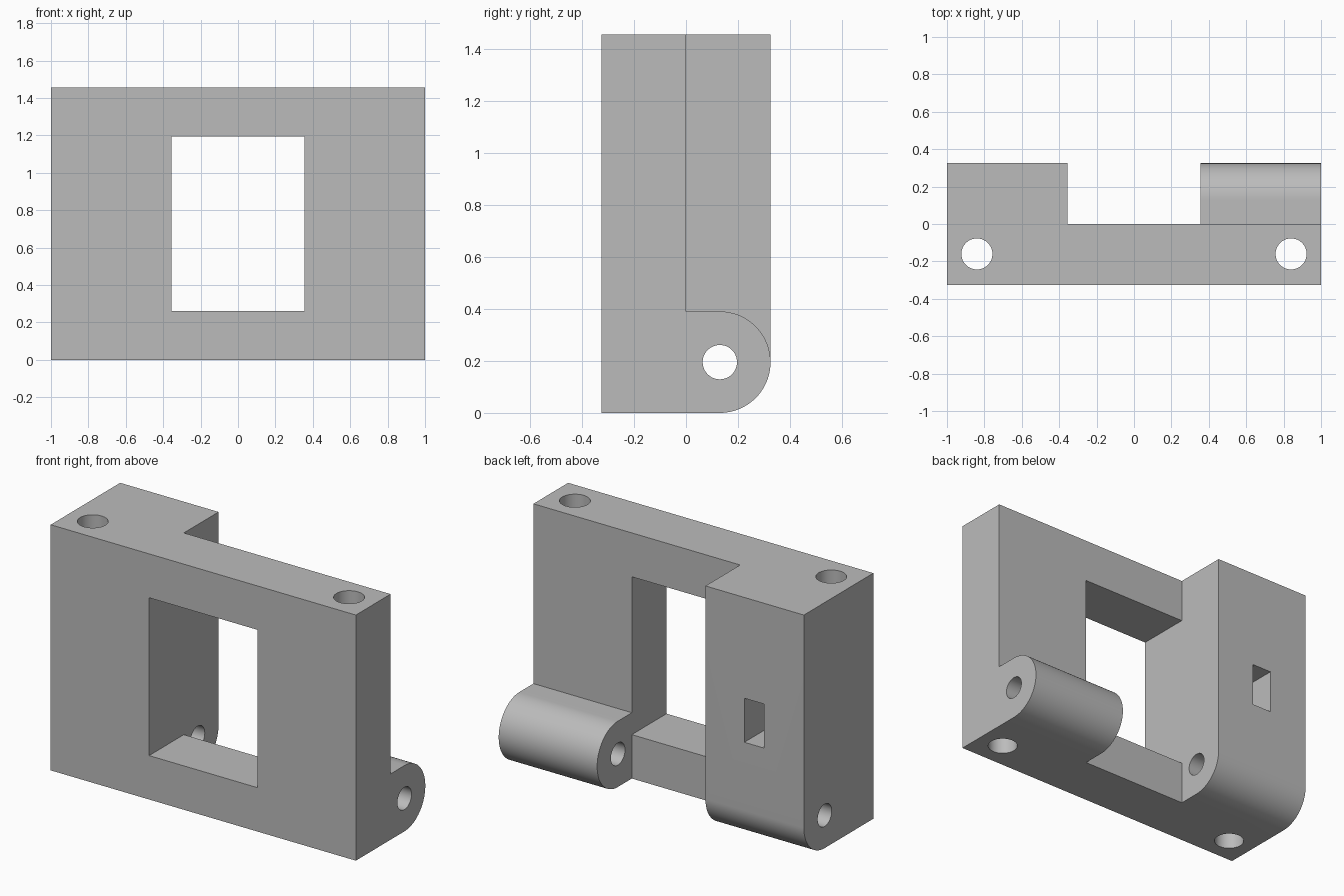
import bpy, bmesh
from math import pi, sin, cos, radians
from mathutils import Matrix

cube = bpy.data.objects.get("Cube")
if cube:
    bpy.data.objects.remove(cube, do_unlink=True)

W, D, H = 1.0, 0.325, 1.455        # half width, half depth, height
INNER = 0.355                      # half width of the window
PIN_Y, R = 0.13, 0.195             # hinge axis and knuckle radius

grey = bpy.data.materials.new("plain grey")
grey.use_nodes = True
colour = (0.5, 0.5, 0.5, 1)
grey.diffuse_color = colour
grey.node_tree.nodes["Principled BSDF"].inputs["Base Color"].default_value = colour


def add_object(name, bm):
    bmesh.ops.recalc_face_normals(bm, faces=bm.faces)
    mesh = bpy.data.meshes.new(name)
    bm.to_mesh(mesh)
    bm.free()
    mesh.materials.append(grey)
    ob = bpy.data.objects.new(name, mesh)
    bpy.context.collection.objects.link(ob)
    return ob


def box(name, x, y, z):
    bm = bmesh.new()
    bmesh.ops.create_cube(bm, size=1)
    for v in bm.verts:
        for i, (lo, hi) in enumerate((x, y, z)):
            v.co[i] = lo if v.co[i] < 0 else hi
    return add_object(name, bm)


def extrude_x(name, profile, x0, x1):
    bm = bmesh.new()
    face = bm.faces.new([bm.verts.new((x0, y, z)) for y, z in profile])
    new = bmesh.ops.extrude_face_region(bm, geom=[face])["geom"]
    verts = [g for g in new if isinstance(g, bmesh.types.BMVert)]
    bmesh.ops.translate(bm, verts=verts, vec=(x1 - x0, 0, 0))
    return add_object(name, bm)


def rod(name, radius, length, centre, axis):
    bm = bmesh.new()
    turn = Matrix.Rotation(pi / 2, 4, "Y") if axis == "X" else Matrix()
    bmesh.ops.create_cone(bm, cap_ends=True, segments=48, radius1=radius,
                          radius2=radius, depth=length,
                          matrix=Matrix.Translation(centre) @ turn)
    return add_object(name, bm)


def arc(end, steps):
    """Rounded knuckle edge, from the underside round to the end angle."""
    angles = [-pi / 2 + (end + pi / 2) * i / steps for i in range(steps + 1)]
    return [(PIN_Y + R * cos(a), R + R * sin(a)) for a in angles]


def combine(target, other, operation):
    mod = target.modifiers.new("combine", "BOOLEAN")
    mod.operation, mod.object, mod.solver = operation, other, "EXACT"
    dg = bpy.context.evaluated_depsgraph_get()
    mesh = bpy.data.meshes.new_from_object(target.evaluated_get(dg))
    target.modifiers.clear()
    target.data = mesh
    bpy.data.objects.remove(other, do_unlink=True)


# Flat front plate with the window opening
bracket = box("hinge_bracket", (-W, W), (-D, 0), (0, H))
combine(bracket, box("window", (-INNER, INNER), (-W, W), (0.26, 1.195)), "DIFFERENCE")

# Tall back block and short round knuckle, on either side of the window
tall = [(0, 0)] + arc(0, 24) + [(D, H), (0, H)]
short = [(0, 0)] + arc(pi / 2, 48) + [(0, 2 * R)]
combine(bracket, extrude_x("tall_block", tall, -W, -INNER), "UNION")
combine(bracket, extrude_x("knuckle", short, INNER, W), "UNION")

# Hinge pin hole, vertical screw holes and blind pocket in the tall block
combine(bracket, rod("pin_hole", 0.066, 3, (0, PIN_Y, R), "X"), "DIFFERENCE")
for side in (-1, 1):
    combine(bracket, rod("screw_hole", 0.083, 4, (side * 0.84, -0.16, 0), "Z"), "DIFFERENCE")
combine(bracket, box("pocket", (-0.74, -0.61), (0, 1), (0.597, 0.858)), "DIFFERENCE")

# Merge leftover coplanar seams
bm = bmesh.new()
bm.from_mesh(bracket.data)
bmesh.ops.remove_doubles(bm, verts=bm.verts, dist=0.0001)
bmesh.ops.dissolve_limit(bm, angle_limit=radians(0.5), verts=bm.verts, edges=bm.edges)
bm.to_mesh(bracket.data)
bm.free()

bpy.context.view_layer.objects.active = bracket
bracket.select_set(True)
bpy.ops.object.shade_smooth_by_angle(angle=radians(30))
